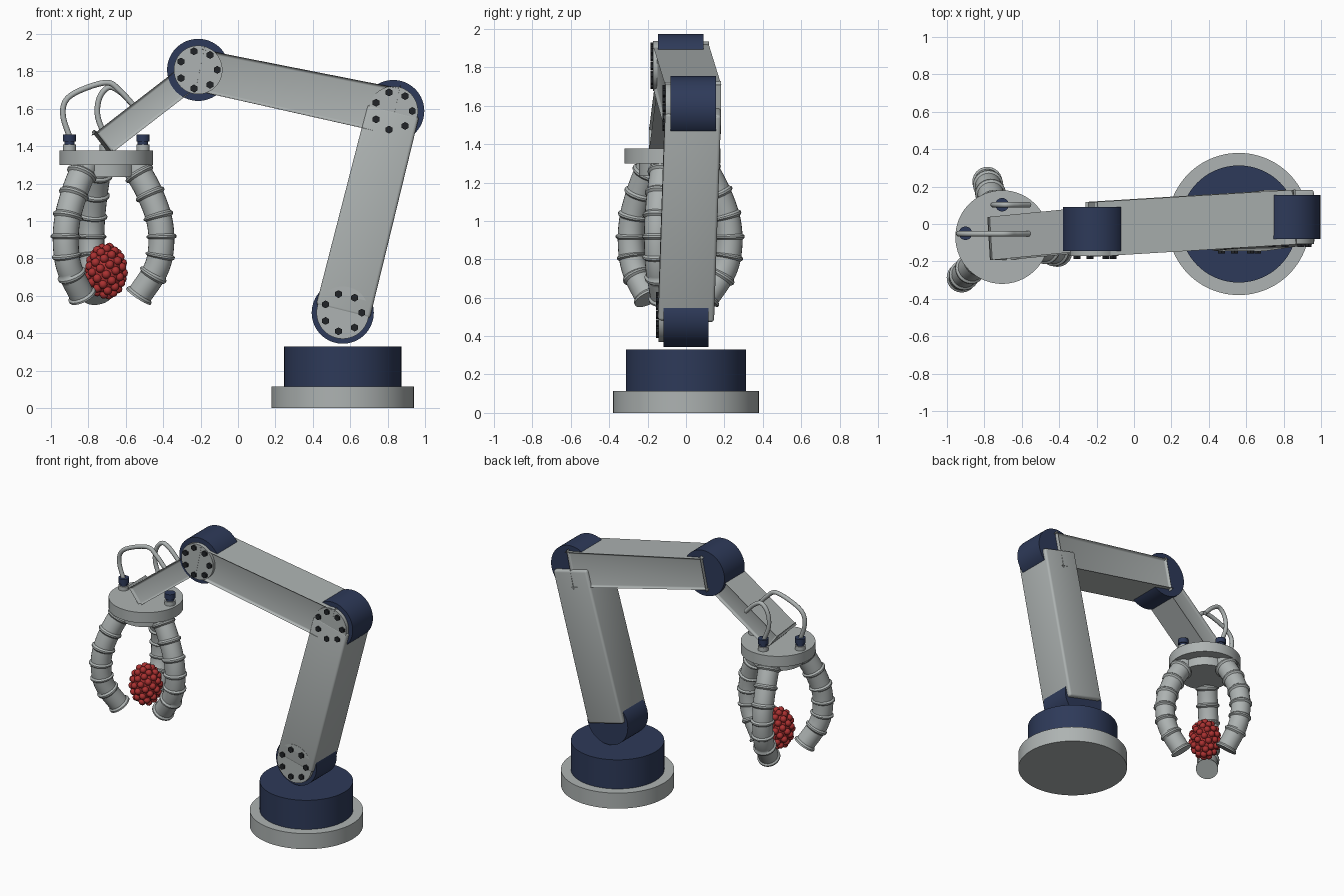
import bpy, bmesh, math
from mathutils import Vector, Matrix

cube = bpy.data.objects.get("Cube")
if cube:
    bpy.data.objects.remove(cube, do_unlink=True)


def material(name, rgb):
    m = bpy.data.materials.new(name)
    m.use_nodes = True
    m.diffuse_color = (*rgb, 1)
    m.node_tree.nodes["Principled BSDF"].inputs["Base Color"].default_value = (*rgb, 1)
    return m


GREY = material("light_grey", (0.42, 0.45, 0.445))
NAVY = material("navy", (0.027, 0.042, 0.1))
DARK = material("bolt_black", (0.015, 0.017, 0.02))
RED = material("berry_red", (0.4, 0.03, 0.03))


def finish(name, bm, mat, angle=40):
    bmesh.ops.recalc_face_normals(bm, faces=bm.faces)
    mesh = bpy.data.meshes.new(name)
    bm.to_mesh(mesh)
    bm.free()
    mesh.materials.append(mat)
    ob = bpy.data.objects.new(name, mesh)
    bpy.context.collection.objects.link(ob)
    bpy.ops.object.select_all(action='DESELECT')
    ob.select_set(True)
    bpy.context.view_layer.objects.active = ob
    bpy.ops.object.shade_smooth_by_angle(angle=math.radians(angle))
    return ob


def cylinder(name, a, b, r, mat, sides=64):
    a, b = Vector(a), Vector(b)
    turn = (b - a).to_track_quat('Z', 'Y').to_matrix().to_4x4()
    bm = bmesh.new()
    bmesh.ops.create_cone(bm, cap_ends=True, segments=sides, radius1=r, radius2=r,
                          depth=(b - a).length, matrix=Matrix.Translation((a + b) / 2) @ turn)
    return finish(name, bm, mat)


def beam(name, a, b, width_a, width_b, depth):
    # Rounded box from a to b, with a different width at each end
    a, b = Vector(a), Vector(b)
    along = (b - a).normalized()
    across = along.cross(Vector((0, 1, 0))).normalized()
    side = across.cross(along)
    bm = bmesh.new()
    bmesh.ops.create_cube(bm, size=1)
    for v in bm.verts:
        end, w = (a, width_a) if v.co.x < 0 else (b, width_b)
        v.co = end + side * v.co.y * depth + across * v.co.z * w
    bmesh.ops.bevel(bm, geom=bm.edges[:], offset=0.016, segments=3, profile=0.5, affect='EDGES')
    return finish(name, bm, GREY, 35)


def spline(points, count):
    # Smooth curve through the points
    p = [Vector(q) for q in points]
    p = [2 * p[0] - p[1]] + p + [2 * p[-1] - p[-2]]
    out = []
    for i in range(count + 1):
        s = i / count * (len(p) - 3)
        k = min(int(s), len(p) - 4)
        t = s - k
        a, b, c, d = p[k:k + 4]
        out.append(b + (c - a) * t / 2 + (2 * a - 5 * b + 4 * c - d) * t * t / 2
                   + (3 * b - a - 3 * c + d) * t ** 3 / 2)
    return out


def tube(name, path, radius, mat, side, sides=24):
    # Round tube along a planar path; side is the normal of that plane
    bm = bmesh.new()
    rings = []
    for i, p in enumerate(path):
        tangent = (path[min(i + 1, len(path) - 1)] - path[max(i - 1, 0)]).normalized()
        other = tangent.cross(side).normalized()
        rings.append([bm.verts.new(p + radius(i) * (side * math.cos(a) + other * math.sin(a)))
                      for a in (math.tau * k / sides for k in range(sides))])
    for r0, r1 in zip(rings, rings[1:]):
        for k in range(sides):
            n = (k + 1) % sides
            bm.faces.new((r0[k], r0[n], r1[n], r1[k]))
    bm.faces.new(rings[0])
    bm.faces.new(rings[-1])
    return finish(name, bm, mat)


# Base
BASE_X = 0.56
cylinder("base_plate", (BASE_X, 0, 0), (BASE_X, 0, 0.115), 0.38, GREY, 96)
cylinder("base_turntable", (BASE_X, 0, 0.115), (BASE_X, 0, 0.33), 0.313, NAVY, 96)

# Joints: drum, front cover and ring of seven bolts
shoulder = Vector((0.56, 0, 0.51))
elbow = Vector((0.83, 0.037, 1.588))
wrist = Vector((-0.213, -0.027, 1.808))
Y = Vector((0, 1, 0))
for name, c, front, cover_r in (("shoulder", shoulder, 0.143, 0.14),
                                ("elbow", elbow, 0.145, 0.132),
                                ("wrist", wrist, 0.145, 0.13)):
    cylinder(name + "_drum", c - Y * 0.118, c + Y * 0.118, 0.166, NAVY)
    cylinder(name + "_cover", c - Y * 0.09, c - Y * front, cover_r, GREY)
    for k in range(7):
        a = math.tau * k / 7
        p = c + Vector((math.cos(a), 0, math.sin(a))) * 0.102
        cylinder(f"{name}_bolt_{k + 1}", p - Y * (front - 0.01), p - Y * (front + 0.014),
                 0.021, DARK, 6)

# Arm segments
beam("lower_arm", shoulder, elbow, 0.296, 0.282, 0.292)
beam("upper_arm", elbow, wrist, 0.25, 0.222, 0.26)
beam("forearm", wrist, (-0.722, -0.077, 1.415), 0.14, 0.14, 0.2)

# Gripper plate and hub
hand = Vector((-0.705, -0.07, 0))


def at(angle, r, z):
    a = math.radians(angle)
    return hand + Vector((math.cos(a) * r, math.sin(a) * r, z))


cylinder("gripper_plate", at(0, 0, 1.3), at(0, 0, 1.378), 0.25, GREY, 96)
cylinder("gripper_hub", at(0, 0, 1.235), at(0, 0, 1.3), 0.175, GREY)

# Ribbed fingers
profile = ((0.155, 1.3), (0.235, 1.16), (0.293, 1.01), (0.305, 0.87), (0.275, 0.74), (0.178, 0.595))
STEPS = 78


def rib(i):
    r = 0.072 - 0.005 * i / STEPS
    return r + 0.011 if i % 12 in (5, 6) else r


for n, angle in enumerate((105, 225, 345)):
    a = math.radians(angle)
    path = spline([at(angle, r, z) for r, z in profile], STEPS)
    tube(f"finger_{n + 1}", path, rib, GREY, Vector((-math.sin(a), math.cos(a), 0)))

# Air fittings on the plate
for n, angle in enumerate((174, 90, 0)):
    r = 0.173 if angle == 90 else 0.197
    cylinder(f"fitting_collar_{n + 1}", at(angle, r, 1.37), at(angle, r, 1.408), 0.036, GREY, 32)
    cylinder(f"fitting_neck_{n + 1}", at(angle, r, 1.4), at(angle, r, 1.43), 0.028, NAVY, 32)
    cylinder(f"fitting_cap_{n + 1}", at(angle, r, 1.425), at(angle, r, 1.463), 0.036, NAVY, 32)

# Hoses
hoses = (("outer_hose", -0.052, ((-0.897, 1.44), (-0.935, 1.56), (-0.92, 1.645), (-0.84, 1.7),
                                 (-0.7, 1.74), (-0.63, 1.695), (-0.56, 1.62))),
         ("inner_hose", 0.103, ((-0.705, 1.44), (-0.75, 1.56), (-0.74, 1.66), (-0.69, 1.715),
                                (-0.63, 1.69), (-0.56, 1.62))))
for name, y, pts in hoses:
    tube(name, spline([(x, y, z) for x, z in pts], 48), lambda i: 0.015, GREY, Y, 16)

# Berry: oval core covered with evenly spread beads
core = at(0, 0, 0.732)
size = Vector((0.094, 0.094, 0.13))
bm = bmesh.new()
bmesh.ops.create_icosphere(bm, subdivisions=3, radius=1,
                           matrix=Matrix.Translation(core) @ Matrix.Diagonal((*size, 1)))
BEADS = 64
for i in range(BEADS):
    z = 1 - (2 * i + 1) / BEADS
    a = i * math.pi * (3 - math.sqrt(5))
    r = math.sqrt(1 - z * z)
    p = core + Vector((math.cos(a) * r, math.sin(a) * r, z)) * size
    bmesh.ops.create_icosphere(bm, subdivisions=2, radius=0.024, matrix=Matrix.Translation(p))
finish("berry", bm, RED, 60)
